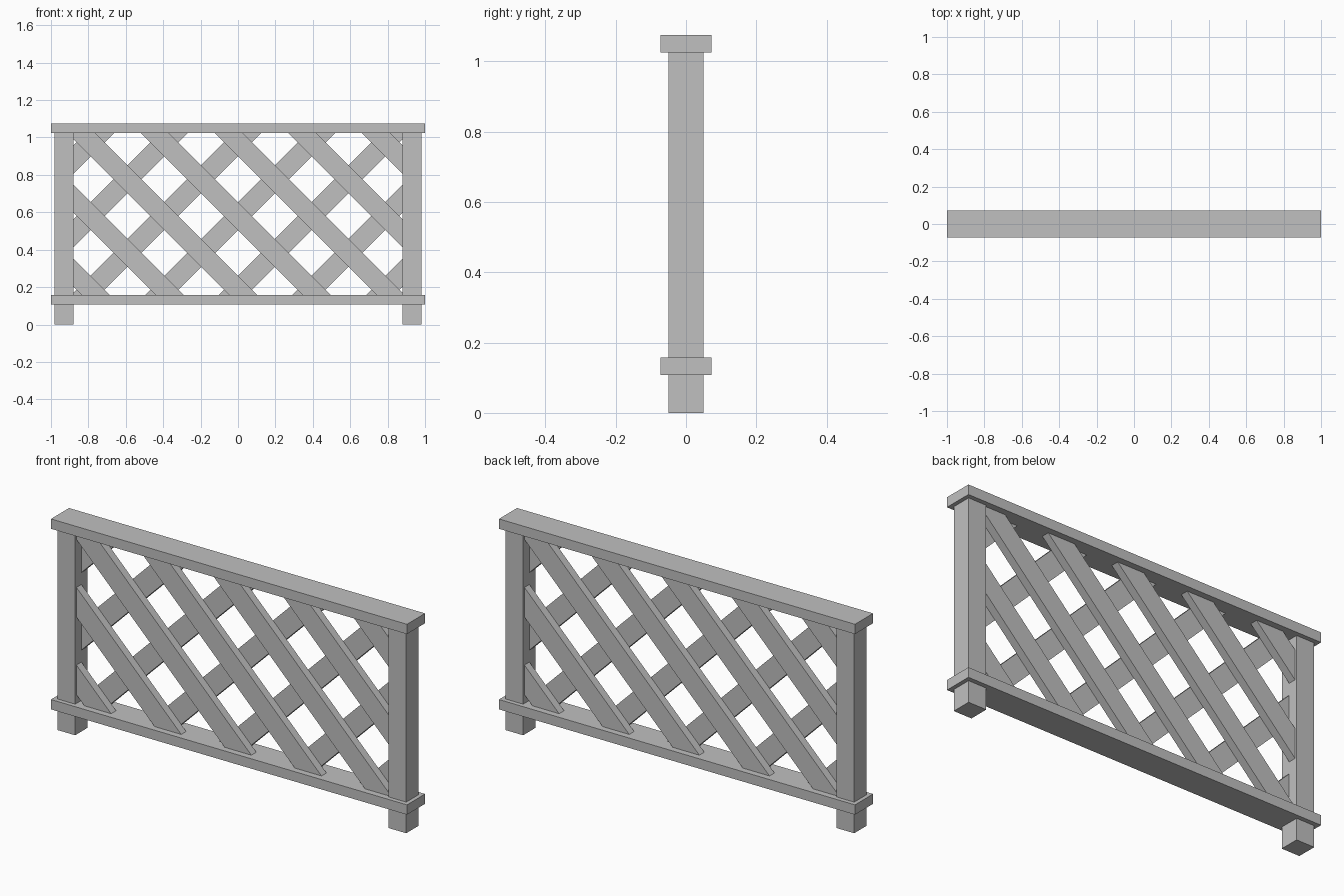
import bpy, bmesh
from mathutils import Vector

cube = bpy.data.objects.get("Cube")
if cube:
    bpy.data.objects.remove(cube, do_unlink=True)

grey = bpy.data.materials.new("light_grey")
grey.use_nodes = True
colour = (0.53, 0.53, 0.53, 1)
grey.diffuse_color = colour
grey.node_tree.nodes["Principled BSDF"].inputs["Base Color"].default_value = colour

# Overall layout
POST_IN, POST_OUT, POST_Y = 0.88, 0.98, 0.05
RAIL_Y, RAIL_H = 0.0725, 0.05
LOW, HIGH = 0.158, 1.025          # opening between the rails
SLAT_HALF, SLAT_T = 0.075, 0.04   # half width measured level, thickness
PITCH, MIDDLE = 0.394, 0.58


def add_object(name, bm):
    mesh = bpy.data.meshes.new(name)
    bmesh.ops.recalc_face_normals(bm, faces=bm.faces)
    bm.to_mesh(mesh)
    bm.free()
    mesh.materials.append(grey)
    obj = bpy.data.objects.new(name, mesh)
    bpy.context.collection.objects.link(obj)
    return obj


def box(name, low, high):
    low, high = Vector(low), Vector(high)
    bm = bmesh.new()
    bmesh.ops.create_cube(bm, size=1)
    for v in bm.verts:
        v.co = (low + high) / 2 + v.co * (high - low)
    return add_object(name, bm)


def slat(name, offset, side):
    """Diagonal board on one face, trimmed flush to the posts and rails."""
    bm = bmesh.new()
    corners = [(z, s) for z, s in ((-1, -1), (-1, 1), (2, 1), (2, -1))]
    face = bm.faces.new([bm.verts.new((offset + s * SLAT_HALF - z, 0, z)) for z, s in corners])
    for co, no in (((POST_IN, 0, 0), (1, 0, 0)), ((-POST_IN, 0, 0), (-1, 0, 0)),
                   ((0, 0, HIGH), (0, 0, 1)), ((0, 0, LOW), (0, 0, -1))):
        bmesh.ops.bisect_plane(bm, geom=bm.verts[:] + bm.edges[:] + bm.faces[:],
                               plane_co=co, plane_no=no, clear_outer=True)
    out = bmesh.ops.extrude_face_region(bm, geom=bm.faces[:])
    for v in out["geom"]:
        if isinstance(v, bmesh.types.BMVert):
            v.co.y -= SLAT_T
    # The rear layer is the front layer turned half round
    for v in bm.verts:
        v.co.x *= side
        v.co.y *= side
    return add_object(name, bm)


# Posts
for name, s in (("left_post", 1), ("right_post", -1)):
    xs = sorted((s * POST_IN, s * POST_OUT))
    box(name, (xs[0], -POST_Y, 0), (xs[1], POST_Y, HIGH))

# Rails
for name, z in (("bottom_rail", LOW - RAIL_H), ("top_rail", HIGH)):
    box(name, (-1, -RAIL_Y, z), (1, RAIL_Y, z + RAIL_H))

# Lattice: two crossing layers of slats
for name, side in (("front_slat", 1), ("back_slat", -1)):
    for k in range(-3, 4):
        slat(f"{name}_{k + 4}", MIDDLE + k * PITCH, side)
